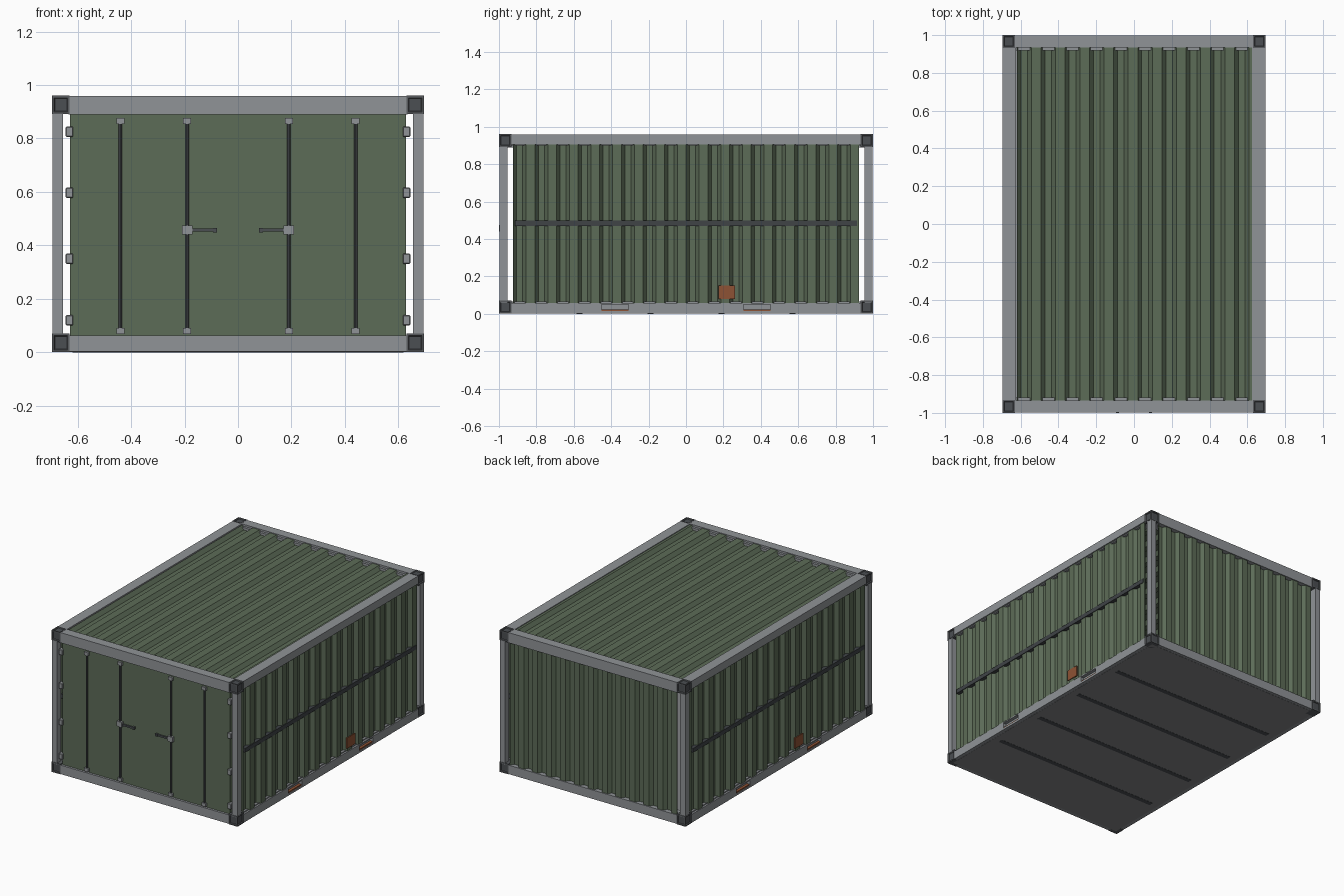
import bpy, bmesh, math
from mathutils import Matrix, Vector

if "Cube" in bpy.data.objects:
    bpy.data.objects.remove(bpy.data.objects["Cube"])


def material(name, rgb):
    m = bpy.data.materials.new(name)
    m.diffuse_color = (*rgb, 1)
    m.use_nodes = True
    m.node_tree.nodes["Principled BSDF"].inputs["Base Color"].default_value = m.diffuse_color
    return m


GREEN = material("panel green", (0.108, 0.149, 0.096))
GREY = material("frame grey", (0.28, 0.295, 0.31))
IRON = material("casting iron", (0.1, 0.107, 0.115))
POCKET = material("pocket iron", (0.07, 0.077, 0.084))
DARK = material("dark steel", (0.05, 0.056, 0.062))
FLOOR = material("floor grey", (0.225, 0.23, 0.24))
RUST = material("rust orange", (0.27, 0.085, 0.035))


def finish(bm, name, mat):
    bmesh.ops.recalc_face_normals(bm, faces=bm.faces)
    me = bpy.data.meshes.new(name)
    bm.to_mesh(me)
    bm.free()
    me.materials.append(mat)
    ob = bpy.data.objects.new(name, me)
    bpy.context.collection.objects.link(ob)
    return ob


def box(name, mat, x, y, z, bevel=0.0):
    """Box from (min, max) ranges on each axis."""
    bm = bmesh.new()
    size = [abs(r[1] - r[0]) for r in (x, y, z)]
    mid = [(r[0] + r[1]) / 2 for r in (x, y, z)]
    bmesh.ops.create_cube(bm, size=1, matrix=Matrix.Translation(mid) @ Matrix.Diagonal((*size, 1)))
    if bevel:
        bmesh.ops.bevel(bm, geom=bm.edges[:], offset=bevel, segments=1, affect='EDGES')
    return finish(bm, name, mat)


def casting(name, x, y, z):
    """Corner block with a recessed darker pocket in every outward face."""
    bm = bmesh.new()
    size = [abs(r[1] - r[0]) for r in (x, y, z)]
    mid = Vector([(r[0] + r[1]) / 2 for r in (x, y, z)])
    bmesh.ops.create_cube(bm, size=1, matrix=Matrix.Translation(mid) @ Matrix.Diagonal((*size, 1)))
    bm.normal_update()
    out = Vector((mid.x, mid.y, mid.z - 0.48))
    faces = [f for f in bm.faces if f.normal.dot(out) > 0 and f.normal.z > -0.5]
    bmesh.ops.inset_individual(bm, faces=faces, thickness=0.011)
    bmesh.ops.inset_individual(bm, faces=faces, thickness=0.004, depth=-0.006)
    for f in faces:
        f.material_index = 1
    ob = finish(bm, name, IRON)
    ob.data.materials.append(POCKET)


def corrugated(name, width, height, count, depth, u, v, n, origin):
    """Trapezoid sheet: u runs across the ribs, v along them, n points outward."""
    p = width / count
    profile = [(0, 0)]
    for i in range(count):
        for f, d in ((0.16, -depth), (0.44, -depth), (0.60, 0), (1, 0)):
            profile.append(((i + f) * p, d))
    u, v, n, o = Vector(u), Vector(v), Vector(n), Vector(origin)
    bm = bmesh.new()
    rows = []
    for a, d in profile:
        base = o + u * (a - width / 2) + n * d
        rows.append([bm.verts.new(base + v * (s * height / 2)) for s in (-1, 1)]
                    + [bm.verts.new(base - n * 0.006 + v * (s * height / 2)) for s in (1, -1)])
    for r, s in zip(rows, rows[1:]):
        for k in range(4):
            bm.faces.new((r[k], s[k], s[(k + 1) % 4], r[(k + 1) % 4]))
    bm.faces.new(rows[0])
    bm.faces.new(rows[-1])
    finish(bm, name, GREEN)


def rod(name, x, y, z0, z1, r):
    bm = bmesh.new()
    bmesh.ops.create_cone(bm, cap_ends=True, segments=8, radius1=r, radius2=r, depth=z1 - z0,
                          matrix=Matrix.Translation((x, y, (z0 + z1) / 2)))
    finish(bm, name, POCKET)


# Frame: posts, castings, side rails with inner lips, end rails
for sx in (-1, 1):
    side = "right" if sx > 0 else "left"
    for sy in (-1, 1):
        end = "back" if sy > 0 else "front"
        box(f"post_{end}_{side}", GREY, (sx * 0.655, sx * 0.695), (sy * 0.955, sy * 0.998), (0.06, 0.90))
        for lvl, z in (("bottom", (0.001, 0.07)), ("top", (0.892, 0.96))):
            casting(f"casting_{lvl}_{end}_{side}", (sx * 0.63, sx * 0.696), (sy * 0.932, sy * 1.0), z)
    bottom = box(f"bottom_rail_{side}", GREY, (sx * 0.62, sx * 0.695), (-0.94, 0.94), (0.002, 0.058))
    box(f"top_rail_{side}", GREY, (sx * 0.625, sx * 0.695), (-0.94, 0.94), (0.906, 0.959))
    box(f"bottom_lip_{side}", GREY, (sx * 0.63, sx * 0.682), (-0.94, 0.94), (0.05, 0.065))
    box(f"top_lip_{side}", GREY, (sx * 0.63, sx * 0.682), (-0.94, 0.94), (0.90, 0.92))
    # Fork pockets: recesses cut in the bottom rail, with a coloured sill
    for k, where in ((-1, "front"), (1, "back")):
        y = (k * 0.38 - 0.073, k * 0.38 + 0.073)
        cutter = box(f"pocket_cutter_{side}_{where}", GREY, (sx * 0.672, sx * 0.71), y, (0.014, 0.05))
        cutter.hide_render = True
        cutter.hide_viewport = True
        cut = bottom.modifiers.new("fork pocket", 'BOOLEAN')
        cut.operation = 'DIFFERENCE'
        cut.solver = 'EXACT'
        cut.object = cutter
        box(f"fork_sill_{side}_{where}", RUST, (sx * 0.67, sx * 0.69), y, (0.0135, 0.023))
for sy, end in ((-1, "front"), (1, "back")):
    box(f"bottom_rail_{end}", GREY, (-0.635, 0.635), (sy * 0.93, sy * 0.997), (0.002, 0.062))
    box(f"top_rail_{end}", GREY, (-0.635, 0.635), (sy * 0.934, sy * 0.997), (0.89, 0.959))
    box(f"top_lip_{end}", GREY, (-0.63, 0.63), (sy * 0.918, sy * 0.94), (0.89, 0.946))

# Corrugated walls and roof
corrugated("wall_right", 1.85, 0.85, 16, 0.024, (0, 1, 0), (0, 0, 1), (1, 0, 0), (0.69, 0.001, 0.482))
corrugated("wall_left", 1.85, 0.85, 16, 0.024, (0, -1, 0), (0, 0, 1), (-1, 0, 0), (-0.69, -0.001, 0.482))
corrugated("wall_back", 1.25, 0.835, 12, 0.024, (-1, 0, 0), (0, 0, 1), (0, 1, 0), (0, 0.99, 0.4765))
corrugated("roof", 1.28, 1.87, 10, 0.024, (1, 0, 0), (0, 1, 0), (0, 0, 1), (0.02, 0, 0.954))

# Floor and underside cross members
box("floor", FLOOR, (-0.67, 0.67), (-0.975, 0.975), (0.001, 0.04))
for i in range(4):
    y = -0.57 + i * 0.38
    box(f"cross_member_{i + 1}", POCKET, (-0.62, 0.62), (y - 0.016, y + 0.016), (0.0, 0.01))

# Side details: belt rail and repair patch
for s, side in ((1, "right"), (-1, "left")):
    box(f"belt_rail_{side}", DARK, (s * 0.67, s * 0.6945), (-0.915, 0.915), (0.470, 0.498))
    box(f"patch_{side}", RUST, (s * 0.686, s * 0.695), (s * 0.175, s * 0.262), (0.08, 0.152))

# Doors with hinges, locking rods and handles
box("doors", GREEN, (-0.628, 0.628), (-0.982, -0.962), (0.06, 0.892))
for s, side in ((1, "right"), (-1, "left")):
    for i, z in enumerate((0.12, 0.35, 0.597, 0.825)):
        box(f"hinge_{side}_{i + 1}", GREY, (s * 0.617, s * 0.645), (-0.998, -0.965),
            (z - 0.019, z + 0.019), 0.003)
    for i, x in enumerate((0.19, 0.44)):
        rod(f"lock_rod_{side}_{i + 1}", s * x, -0.988, 0.075, 0.868, 0.0065)
        for j, z in enumerate((0.08, 0.865)):
            box(f"rod_bracket_{side}_{i + 1}_{j + 1}", GREY, (s * (x - 0.015), s * (x + 0.015)),
                (-0.996, -0.98), (z - 0.011, z + 0.011))
    box(f"handle_mount_{side}", GREY, (s * 0.171, s * 0.209), (-0.999, -0.98), (0.44, 0.474))
    box(f"handle_{side}", POCKET, (s * 0.085, s * 0.175), (-0.997, -0.987), (0.451, 0.463))
    box(f"handle_grip_{side}", POCKET, (s * 0.079, s * 0.094), (-1.0, -0.985), (0.449, 0.465))
